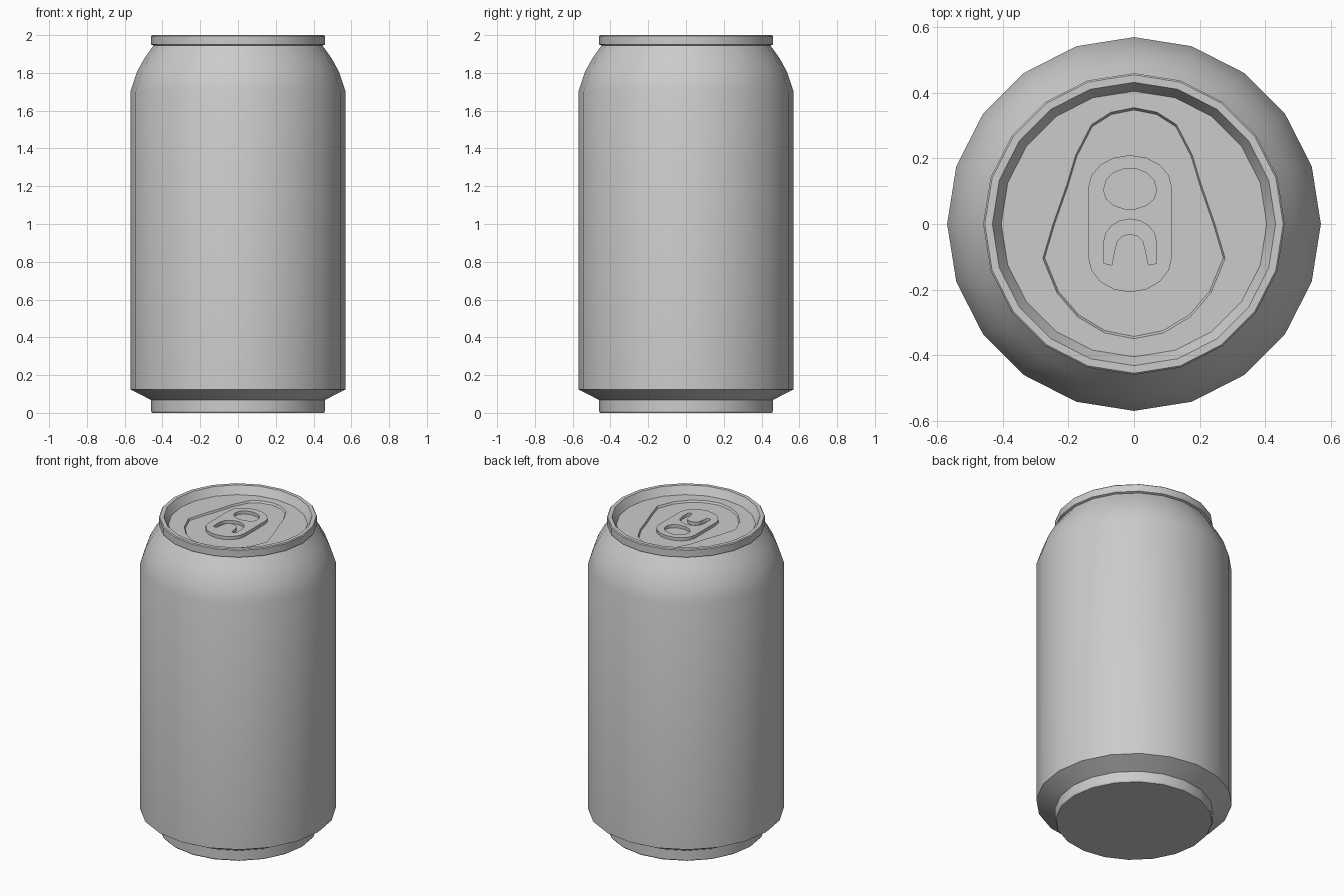
import bpy, bmesh, math

cube = bpy.data.objects.get("Cube")
if cube:
    bpy.data.objects.remove(cube)

SIDES = 20
LID_Z, FLOOR_Z = 1.95, 1.938

metal = bpy.data.materials.new("grey metal")
metal.use_nodes = True
metal.diffuse_color = (0.6, 0.6, 0.6, 1)
metal.node_tree.nodes["Principled BSDF"].inputs["Base Color"].default_value = (0.6, 0.6, 0.6, 1)


def finish(obj, smooth=False):
    obj.data.materials.append(metal)
    bpy.ops.object.select_all(action='DESELECT')
    obj.select_set(True)
    bpy.context.view_layer.objects.active = obj
    if obj.type == 'CURVE':
        bpy.ops.object.convert(target='MESH')
    if smooth:
        bpy.ops.object.shade_smooth_by_angle(angle=math.radians(30))


def mesh_object(name, bm):
    mesh = bpy.data.meshes.new(name)
    bm.to_mesh(mesh)
    bm.free()
    obj = bpy.data.objects.new(name, mesh)
    bpy.context.collection.objects.link(obj)
    return obj


def circle(radius):
    return [(radius * math.cos(math.tau * i / SIDES), radius * math.sin(math.tau * i / SIDES))
            for i in range(SIDES)]


def arc(cx, cy, rx, ry, start, end, n):
    angles = [math.radians(start + (end - start) * i / n) for i in range(n + 1)]
    return [(cx + rx * math.cos(a), cy + ry * math.sin(a)) for a in angles]


def bridge(bm, a, b):
    for i in range(len(a)):
        j = (i + 1) % len(a)
        bm.faces.new((a[i], a[j], b[j], b[i]))


def plate(name, outlines, z, thickness):
    """Flat filled shape; outlines after the first are holes."""
    curve = bpy.data.curves.new(name, 'CURVE')
    curve.dimensions = '2D'
    curve.fill_mode = 'BOTH'
    curve.extrude = thickness / 2
    for outline in outlines:
        spline = curve.splines.new('POLY')
        spline.points.add(len(outline) - 1)
        for point, (x, y) in zip(spline.points, outline):
            point.co = (x, y, 0, 1)
        spline.use_cyclic_u = True
    obj = bpy.data.objects.new(name, curve)
    obj.location.z = z
    bpy.context.collection.objects.link(obj)
    finish(obj)


# Can body: base, chamfer, wall, shoulder, neck, rim and inner rim wall
profile = [(0.455, 0), (0.46, 0.008), (0.46, 0.068), (0.57, 0.125), (0.57, 1.70),
           (0.535, 1.805), (0.497, 1.875), (0.447, 1.945), (0.46, 1.95), (0.46, 1.995),
           (0.455, 2.0), (0.432, 2.0), (0.405, LID_Z)]
bm = bmesh.new()
rings = [[bm.verts.new((x, y, z)) for x, y in circle(r)] for r, z in profile]
for lower, upper in zip(rings, rings[1:]):
    bridge(bm, lower, upper)
bm.faces.new(rings[0][::-1])
finish(mesh_object("can_body", bm), True)

# Lid with a teardrop opening
half = [(0.07, 0.341), (0.13, 0.303), (0.178, 0.21), (0.205, 0.12), (0.247, 0),
        (0.278, -0.105), (0.235, -0.21), (0.172, -0.283), (0.09, -0.332)]
teardrop = [(0, 0.355)] + half + [(0, -0.35)] + [(-x, y) for x, y in reversed(half)]
plate("lid", [circle(0.405), teardrop], LID_Z, 0)

# Sunken teardrop panel
bm = bmesh.new()
top = [bm.verts.new((x, y, LID_Z)) for x, y in reversed(teardrop)]
floor = [bm.verts.new((x * 0.98, y * 0.98, FLOOR_Z)) for x, y in reversed(teardrop)]
bridge(bm, top, floor)
bm.faces.new(floor)
finish(mesh_object("lid_panel", bm))

# Pull tab with a finger hole and a U-shaped slot
CX = -0.012
tab = arc(CX, 0.11, 0.128, 0.1, 0, 180, 8) + arc(CX, -0.1, 0.128, 0.108, 180, 360, 8)
hole = arc(CX, 0.107, 0.08, 0.063, 0, 180, 7) + arc(CX, 0.1, 0.08, 0.055, 180, 360, 7)
slot = ([(CX + 0.056, -0.125), (CX + 0.08, -0.12)] + arc(CX, -0.055, 0.08, 0.07, 0, 180, 8)
        + [(CX - 0.08, -0.12), (CX - 0.056, -0.125)] + arc(CX, -0.075, 0.046, 0.045, 180, 0, 6))
plate("pull_tab", [tab, hole, slot], FLOOR_Z + 0.01, 0.02)
